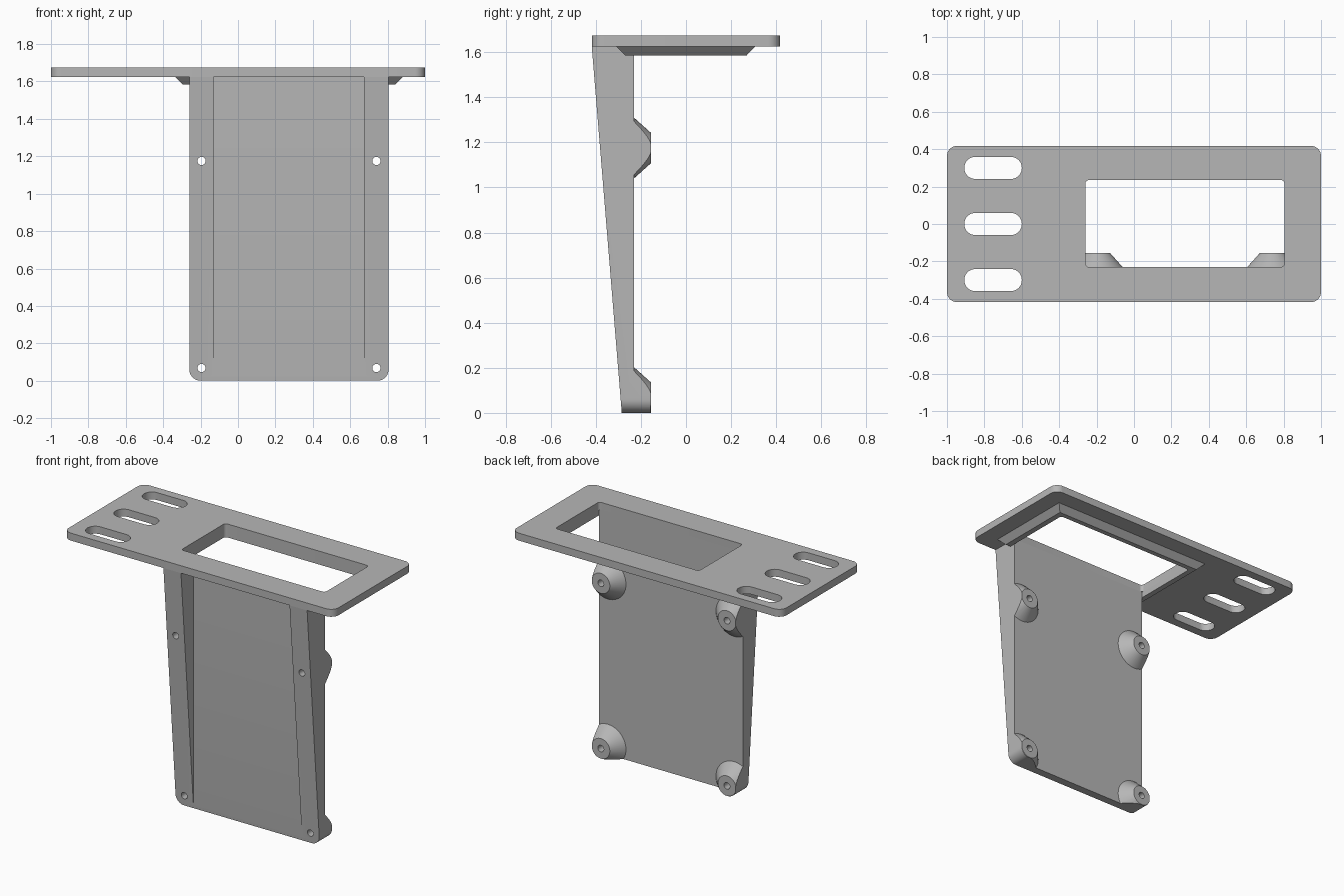
import bpy, bmesh
from math import cos, sin, pi, radians
from mathutils import Vector

cube = bpy.data.objects.get("Cube")
if cube:
    bpy.data.objects.remove(cube, do_unlink=True)

grey = bpy.data.materials.new("light_grey")
grey.use_nodes = True
colour = (0.47, 0.47, 0.47, 1)
grey.diffuse_color = colour
grey.node_tree.nodes["Principled BSDF"].inputs["Base Color"].default_value = colour

# Shared dimensions
LEFT, RIGHT = -0.26, 0.805
BACK, FRONT = -0.23, -0.285
PLATE_Z, TOP_Z = 1.625, 1.675
RIB = 0.13
HOLE_X = (LEFT + 0.065, RIGHT - 0.065)
HOLE_Z = (0.068, 1.175)


def loft(name, lower, upper):
    """Solid between two matching rings of points."""
    bm = bmesh.new()
    a = [bm.verts.new(p) for p in lower]
    b = [bm.verts.new(p) for p in upper]
    bm.faces.new(a)
    bm.faces.new(b)
    for i in range(len(a)):
        j = (i + 1) % len(a)
        bm.faces.new((a[i], a[j], b[j], b[i]))
    bmesh.ops.recalc_face_normals(bm, faces=bm.faces)
    mesh = bpy.data.meshes.new(name)
    bm.to_mesh(mesh)
    bm.free()
    mesh.materials.append(grey)
    obj = bpy.data.objects.new(name, mesh)
    bpy.context.collection.objects.link(obj)
    return obj


def round_rect(x0, x1, y0, y1, r, steps=10):
    """Outline of a rectangle with rounded corners."""
    corners = ((x1 - r, y1 - r), (x0 + r, y1 - r), (x0 + r, y0 + r), (x1 - r, y0 + r))
    return [(cx + r * cos(pi / 2 * (q + s / steps)), cy + r * sin(pi / 2 * (q + s / steps)))
            for q, (cx, cy) in enumerate(corners) for s in range(steps + 1)]


def slab(name, outline, z0, z1):
    return loft(name, [(x, y, z0) for x, y in outline], [(x, y, z1) for x, y in outline])


def wall(name, outline, y0, y1):
    return loft(name, [(x, y0, z) for x, z in outline], [(x, y1, z) for x, z in outline])


def box_outline(x0, x1, y0, y1):
    return [(x0, y0), (x1, y0), (x1, y1), (x0, y1)]


def cone(name, x, z, y0, r0, y1, r1, n=48):
    ring = [(cos(2 * pi * i / n), sin(2 * pi * i / n)) for i in range(n)]
    return loft(name, [(x + r0 * c, y0, z + r0 * s) for c, s in ring],
                [(x + r1 * c, y1, z + r1 * s) for c, s in ring])


def combine(obj, tool, operation):
    """Apply a boolean and discard the tool."""
    mod = obj.modifiers.new(operation, 'BOOLEAN')
    mod.operation, mod.object, mod.solver = operation, tool, 'EXACT'
    bpy.context.view_layer.objects.active = obj
    bpy.ops.object.modifier_apply(modifier=mod.name)
    bpy.data.objects.remove(tool, do_unlink=True)


# Top plate with window and three slots
plate = slab("top_plate", round_rect(-1, 1, -0.418, 0.418, 0.055), PLATE_Z, TOP_Z)
combine(plate, slab("window_cutter", round_rect(LEFT, RIGHT, BACK, 0.235, 0.02), 1.5, 1.8),
        'DIFFERENCE')
for y in (-0.3, 0, 0.3):
    combine(plate, slab("slot_cutter", round_rect(-0.907, -0.6, y - 0.059, y + 0.059, 0.058), 1.5, 1.8),
            'DIFFERENCE')

# Chamfered rim under the window, open where the wall meets it
rim = loft("window_rim",
           [(x, y, PLATE_Z - 0.04) for x, y in box_outline(-0.297, 0.843, -0.27, 0.268)],
           [(x, y, PLATE_Z) for x, y in box_outline(-0.336, 0.882, -0.308, 0.306)])
combine(rim, slab("rim_cutter", round_rect(LEFT, RIGHT, -0.6, 0.235, 0.02), 1.5, 1.8), 'DIFFERENCE')

# Hanging wall: tapered body plus conical bosses
side = [(FRONT, -0.0001), (BACK, -0.0001), (BACK, PLATE_Z), (-0.418, PLATE_Z)]
back_wall = loft("hanging_wall", [(-0.6, y, z) for y, z in side], [(1.1, y, z) for y, z in side])
for x in HOLE_X:
    for z in HOLE_Z:
        combine(back_wall, cone("boss", x, z, BACK - 0.02, 0.152, BACK + 0.075, 0.067), 'UNION')

# Trim to the outline with rounded lower corners
combine(back_wall, wall("outline_cutter",
                        [p if p[1] < 1 else (p[0], 1.8)
                         for p in round_rect(LEFT, RIGHT, 0, 1.8, 0.06)], -0.6, 0), 'INTERSECT')

# Recess between the ribs
combine(back_wall, wall("recess_cutter", box_outline(LEFT + RIB, RIGHT - RIB, -0.1, 1.8),
                        -0.6, FRONT - 0.002), 'DIFFERENCE')

# Screw holes
for x in HOLE_X:
    for z in HOLE_Z:
        combine(back_wall, cone("hole_cutter", x, z, -0.6, 0.022, 0, 0.022, 32), 'DIFFERENCE')

# Smooth round surfaces, keep edges crisp
bpy.ops.object.select_all(action='DESELECT')
for obj in (plate, rim, back_wall):
    obj.select_set(True)
bpy.context.view_layer.objects.active = plate
bpy.ops.object.shade_smooth_by_angle(angle=radians(25))
